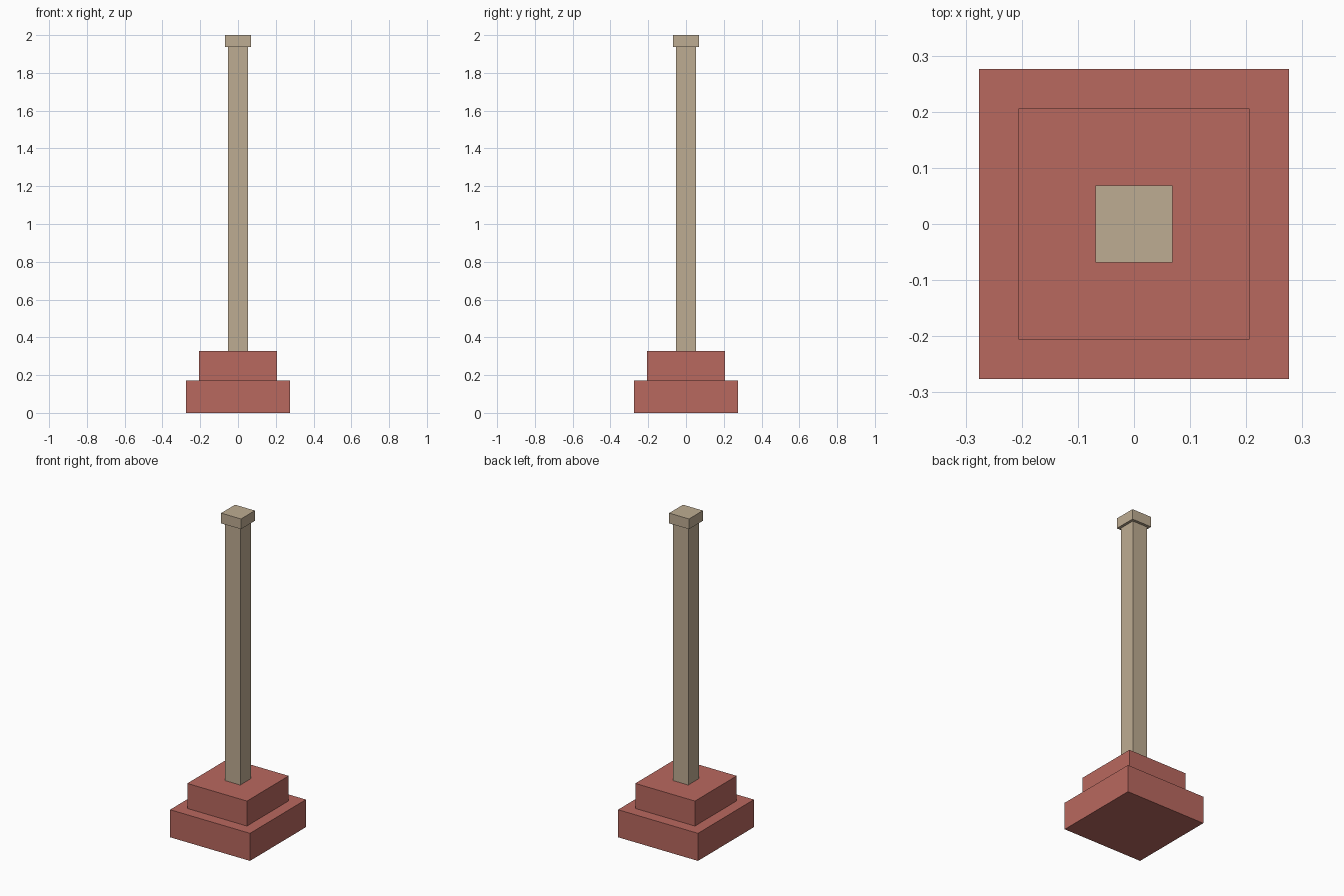
import bpy

cube = bpy.data.objects.get("Cube")
if cube:
    bpy.data.objects.remove(cube, do_unlink=True)


def make_material(name, rgb):
    mat = bpy.data.materials.new(name)
    color = (*rgb, 1.0)
    mat.diffuse_color = color
    mat.use_nodes = True
    mat.node_tree.nodes["Principled BSDF"].inputs["Base Color"].default_value = color
    return mat


def square_block(name, width, bottom, top, mat):
    """Square block centred on the vertical axis between two heights."""
    bpy.ops.mesh.primitive_cube_add(size=1, location=(0, 0, (bottom + top) / 2))
    block = bpy.context.object
    block.name = name
    block.scale = (width, width, top - bottom)
    bpy.ops.object.transform_apply(location=False, rotation=False, scale=True)
    block.data.materials.append(mat)
    return block


brick_red = make_material("brick red", (0.485, 0.138, 0.114))
sandstone = make_material("sandstone", (0.515, 0.413, 0.287))

# Stepped plinth
square_block("lower_step", 0.552, 0.0, 0.172, brick_red)
square_block("upper_step", 0.412, 0.172, 0.328, brick_red)

# Pillar with its cap
square_block("shaft", 0.104, 0.328, 1.936, sandstone)
square_block("cap", 0.137, 1.936, 2.0, sandstone)
